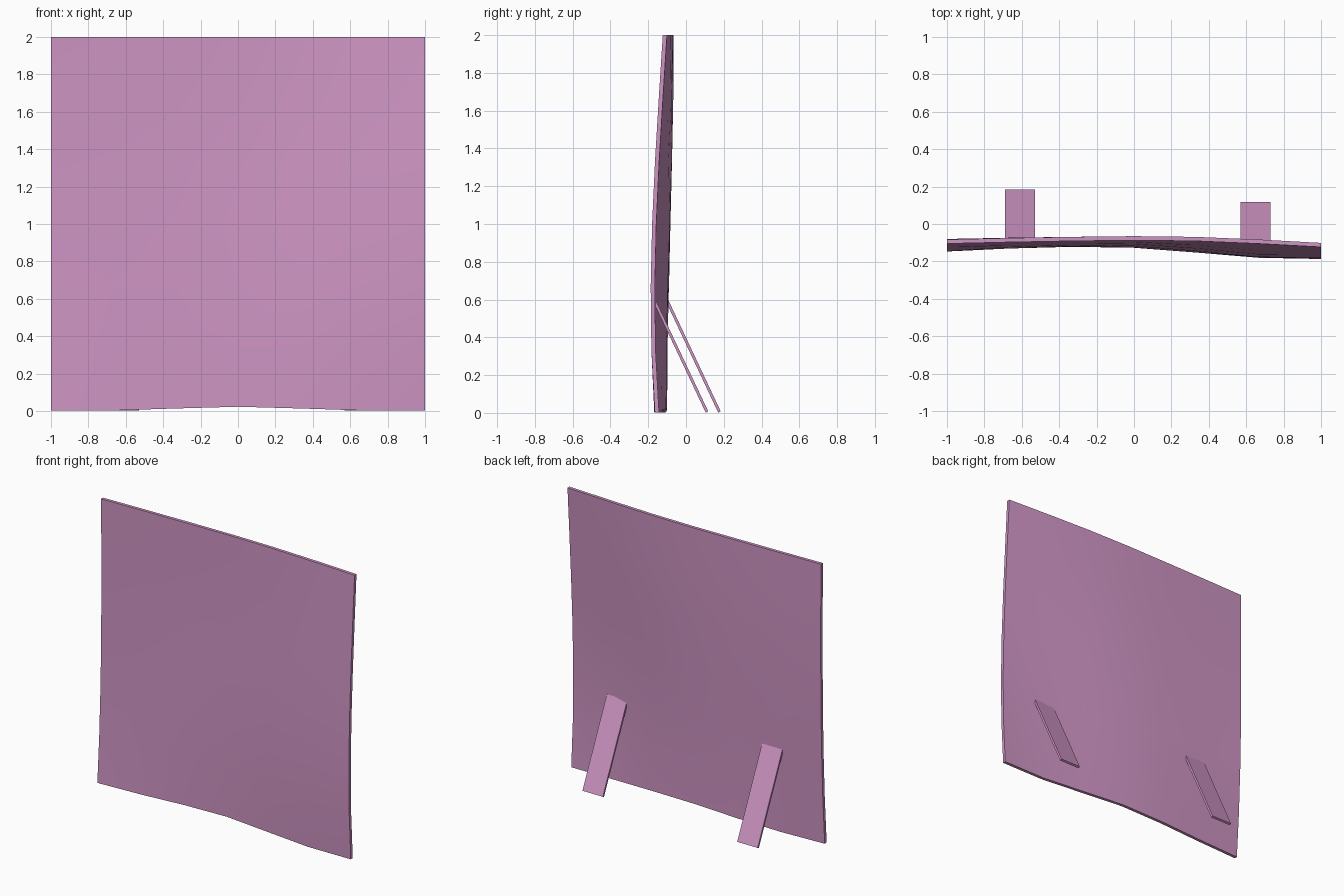
import bpy, bmesh
from math import cos, pi
from mathutils import Vector

if "Cube" in bpy.data.objects:
    bpy.data.objects.remove(bpy.data.objects["Cube"])

mat = bpy.data.materials.new("pink")
mat.diffuse_color = (0.62, 0.30, 0.55, 1)
mat.use_nodes = True
mat.node_tree.nodes["Principled BSDF"].inputs["Base Color"].default_value = mat.diffuse_color


def finish(name, bm):
    bmesh.ops.recalc_face_normals(bm, faces=bm.faces)
    me = bpy.data.meshes.new(name)
    bm.to_mesh(me)
    bm.free()
    ob = bpy.data.objects.new(name, me)
    bpy.context.collection.objects.link(ob)
    me.materials.append(mat)
    bpy.ops.object.select_all(action='DESELECT')
    ob.select_set(True)
    bpy.context.view_layer.objects.active = ob
    bpy.ops.object.shade_smooth_by_angle(angle=0.6)
    return ob


# Front-face depth at four heights (0, 2/3, 4/3, 2), left to right
ROWS = [
    [-.147, -.131, -.122, -.127, -.149, -.168, -.165],
    [-.112, -.115, -.113, -.118, -.145, -.177, -.187],
    [-.102, -.099, -.096, -.097, -.114, -.142, -.164],
    [-.105, -.097, -.091, -.087, -.091, -.105, -.123],
]
THICK = 0.022


def depth(i, t):
    # cubic interpolation through the four heights, t in 0..3
    y = 0
    for j in range(4):
        w = 1
        for k in range(4):
            if k != j:
                w *= (t - k) / (j - k)
        y += w * ROWS[j][i]
    return y


# Warped panel with a slightly arched lower edge
N = 6
bm = bmesh.new()
layers = []
for off in (0, THICK):
    grid = []
    for i in range(N + 1):
        x = -1 + 2 * i / N
        low = 0.01 * (1 + cos(pi * min(abs(x) / 0.7, 1))) + 0.003
        grid.append([bm.verts.new((x, depth(i, j / 2) + off,
                                   low + (2 - low) * j / N)) for j in range(N + 1)])
    layers.append(grid)
f, b = layers
for g in layers:
    for i in range(N):
        for j in range(N):
            bm.faces.new((g[i][j], g[i + 1][j], g[i + 1][j + 1], g[i][j + 1]))
for k in range(N):
    for e in (0, N):
        bm.faces.new((f[k][e], f[k + 1][e], b[k + 1][e], b[k][e]))
        bm.faces.new((f[e][k], f[e][k + 1], b[e][k + 1], b[e][k]))
finish("panel", bm)


# Slanted flat props behind the panel
def prop(name, x, y_top, z_top, y_low):
    top = Vector((x, y_top, z_top))
    low = Vector((x, y_low, 0.005))
    d = (low - top).normalized()
    n = Vector((0, -d.z, d.y)) * 0.0075
    w = Vector((0.08, 0, 0))
    bm = bmesh.new()
    rings = [[bm.verts.new(p + a * w + c * n) for a, c in
              ((-1, -1), (1, -1), (1, 1), (-1, 1))] for p in (top, low)]
    for r in rings:
        bm.faces.new(r)
    for k in range(4):
        m = (k + 1) % 4
        bm.faces.new((rings[0][k], rings[0][m], rings[1][m], rings[1][k]))
    finish(name, bm)


prop("left_prop", -0.61, -0.101, 0.596, 0.177)
prop("right_prop", 0.65, -0.163, 0.585, 0.111)
